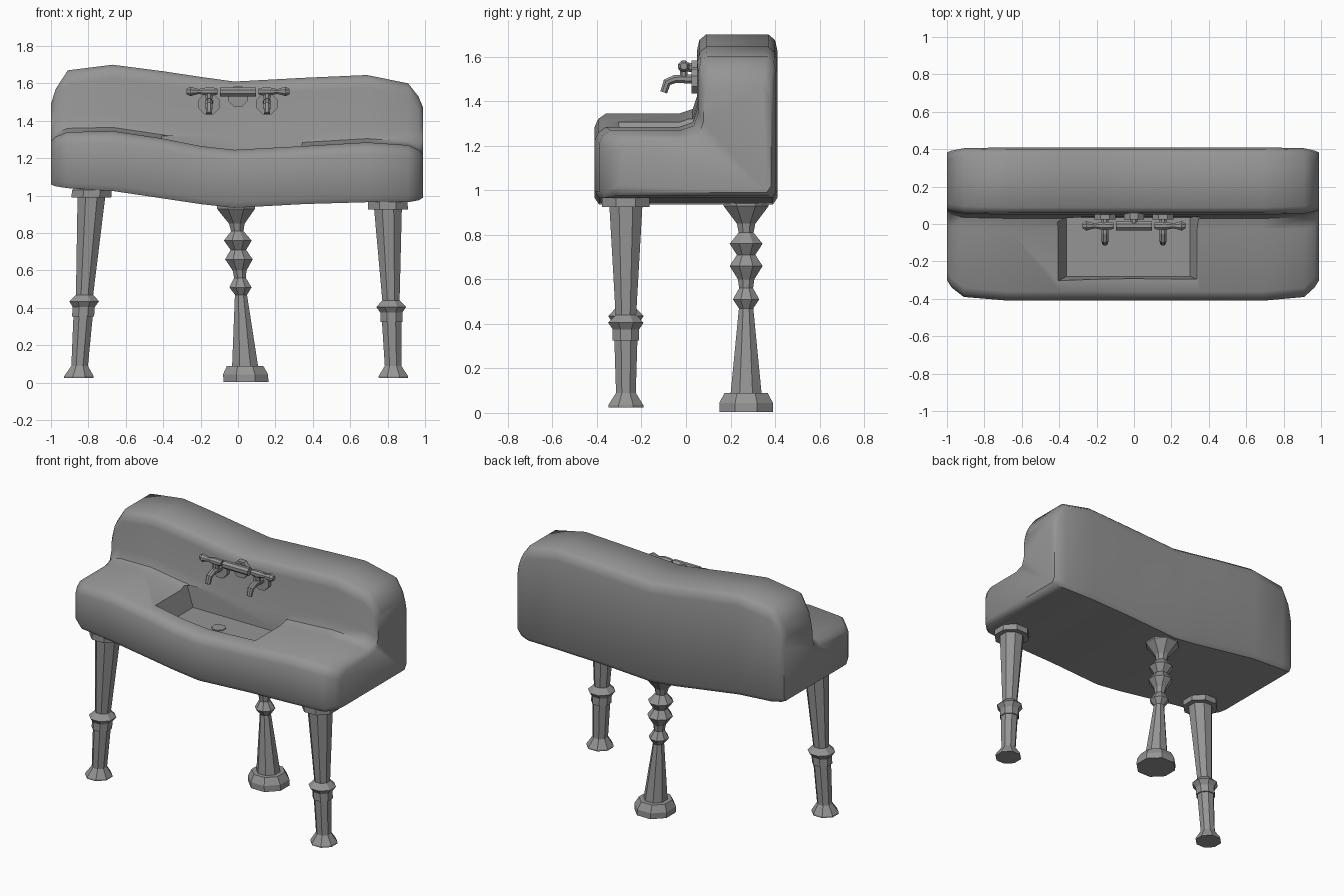
import bpy, bmesh, math
from mathutils import Vector

cube = bpy.data.objects.get("Cube")
if cube:
    bpy.data.objects.remove(cube, do_unlink=True)

grey = bpy.data.materials.new("plain grey")
grey.use_nodes = True
colour = (0.3, 0.3, 0.3, 1)
grey.diffuse_color = colour
grey.node_tree.nodes["Principled BSDF"].inputs["Base Color"].default_value = colour


def finish(name, bm):
    """Turn a bmesh into a named grey object."""
    bmesh.ops.recalc_face_normals(bm, faces=bm.faces[:])
    mesh = bpy.data.meshes.new(name)
    bm.to_mesh(mesh)
    bm.free()
    mesh.materials.append(grey)
    obj = bpy.data.objects.new(name, mesh)
    bpy.context.collection.objects.link(obj)
    return obj


def loft(name, rings):
    """Skin a list of equal closed rings and cap both ends."""
    bm = bmesh.new()
    loops = [[bm.verts.new(p) for p in ring] for ring in rings]
    for a, b in zip(loops, loops[1:]):
        for i in range(len(a)):
            j = (i + 1) % len(a)
            bm.faces.new((a[i], a[j], b[j], b[i]))
    bm.faces.new(loops[0][::-1])
    bm.faces.new(loops[-1])
    return finish(name, bm)


def tube(name, path, radii, sides=8):
    """Octagonal rod along a path, one radius per point."""
    points = [Vector(p) for p in path]
    rings = []
    for i, p in enumerate(points):
        along = points[min(i + 1, len(points) - 1)] - points[max(i - 1, 0)]
        turn = along.to_track_quat('Z', 'Y')
        ring = []
        for k in range(sides):
            a = math.tau * (k + 0.5) / sides
            ring.append(p + turn @ Vector((math.cos(a), math.sin(a), 0)) * radii[i])
        rings.append(ring)
    return loft(name, rings)


def leg(name, profile, foot_x, top_x, y, top_z):
    """Turned octagonal leg that leans from its foot to its top."""
    rings = []
    for r, z in profile:
        x = foot_x + (top_x - foot_x) * z / top_z
        rings.append([(x + r * math.cos(math.tau * (k + 0.5) / 8),
                       y + r * math.sin(math.tau * (k + 0.5) / 8), z) for k in range(8)])
    return loft(name, rings)


# Sagging basin body: x, ledge height, back height, underside, corner inset
stations = [
    (-1, 1.29, 1.49, 1.06, 0.11), (-.975, 1.315, 1.57, 1.05, 0.07),
    (-.91, 1.34, 1.67, 1.04, 0.02), (-.67, 1.345, 1.7, 1.025, 0),
    (-.4, 1.305, 1.665, .985, 0), (-.2, 1.265, 1.635, .955, 0),
    (-.02, 1.245, 1.61, .935, 0), (.35, 1.265, 1.63, .955, 0),
    (.69, 1.285, 1.645, .965, 0), (.91, 1.27, 1.6, .965, 0.02),
    (.965, 1.245, 1.53, .975, 0.07), (.99, 1.225, 1.47, .99, 0.11)]


def section(x, ledge, top, under, inset):
    front, riser, back = inset - .41, .05 + inset * .25, .41 - inset * .25
    outline = [
        (front + .02, under), (front, under + .03), (front, ledge - .06),
        (front + .015, ledge - .025), (front + .05, ledge),
        (riser - .08, ledge), (riser - .02, ledge + .02), (riser, ledge + .08),
        (riser, top - .07), (riser + .01, top - .025), (riser + .04, top),
        (back - .04, top), (back - .01, top - .025), (back, top - .07),
        (back, under + .03), (back - .02, under)]
    return [(x, y, z) for y, z in outline]


body = loft("sink_body", [section(*s) for s in stations])


# Tapered bowl cut into the ledge
def rectangle(x0, x1, y0, y1, z):
    return [(x0, y0, z), (x1, y0, z), (x1, y1, z), (x0, y1, z)]


cutter = loft("bowl_cutter", [rectangle(-.36, .3, -.28, .035, 1.175),
                              rectangle(-.41, .36, -.305, .04, 1.32)])
cutter.hide_render = True
cut = body.modifiers.new("bowl", 'BOOLEAN')
cut.operation = 'DIFFERENCE'
cut.solver = 'EXACT'
cut.object = cutter
bpy.context.view_layer.objects.active = body
body.select_set(True)
bpy.ops.object.modifier_apply(modifier=cut.name)
bpy.data.objects.remove(cutter, do_unlink=True)
bpy.ops.object.shade_smooth_by_angle(angle=math.radians(50))
body.select_set(False)

# Drain plate
tube("drain", [(-.06, -.12, 1.17), (-.06, -.12, 1.18)], [.045, .045])

# Front legs, both from one turned profile
for name, foot_x, top_x, ring_z, top_z in (
        ("front_right_leg", -.853, -.78, .435, 1.05),
        ("front_left_leg", .832, .8, .405, .985)):
    profile = [
        (.085, .025), (.085, .035), (.048, .09), (.056, ring_z - .08),
        (.064, ring_z - .08), (.064, ring_z - .03), (.086, ring_z),
        (.05, ring_z + .035), (.08, top_z - .06), (.115, top_z - .06),
        (.115, top_z - .02), (.09, top_z)]
    leg(name, profile, foot_x, top_x, -.27, top_z)

# Rear centre pedestal leg
leg("rear_leg", [
    (.13, .005), (.13, .045), (.105, .09), (.075, .09), (.035, .47),
    (.064, .51), (.034, .56), (.04, .6), (.08, .66), (.045, .71),
    (.08, .76), (.036, .81), (.045, .85), (.11, .93), (.11, .97)],
    .043, -.012, .27, .95)

# Taps, mirrored left and right
for side, s in (("right", -1), ("left", 1)):
    x = .155 * s
    tube(side + "_tap_flange", [(x, .07, 1.49), (x, .025, 1.49)], [.06, .06])
    tube(side + "_tap_spout",
         [(x, .04, 1.5), (x, -.05, 1.5), (x, -.085, 1.485), (x, -.1, 1.44)],
         [.022, .02, .02, .017])
    tube(side + "_tap_stem", [(x, -.01, 1.49), (x, -.01, 1.56)], [.018, .02])
    tube(side + "_tap_handle",
         [(s * d, -.01, 1.557) for d in (.11, .13, .17, .21, .255, .275)],
         [.018, .022, .023, .014, .027, .016])

# Mixer bar and its wall mount
tube("mixer_bar", [(-.095, -.01, 1.555), (.095, -.01, 1.555)], [.026, .026])
tube("mixer_flange", [(0, .07, 1.53), (0, .025, 1.53)], [.058, .058])
tube("mixer_stub", [(0, .04, 1.55), (0, -.01, 1.555)], [.022, .022])
